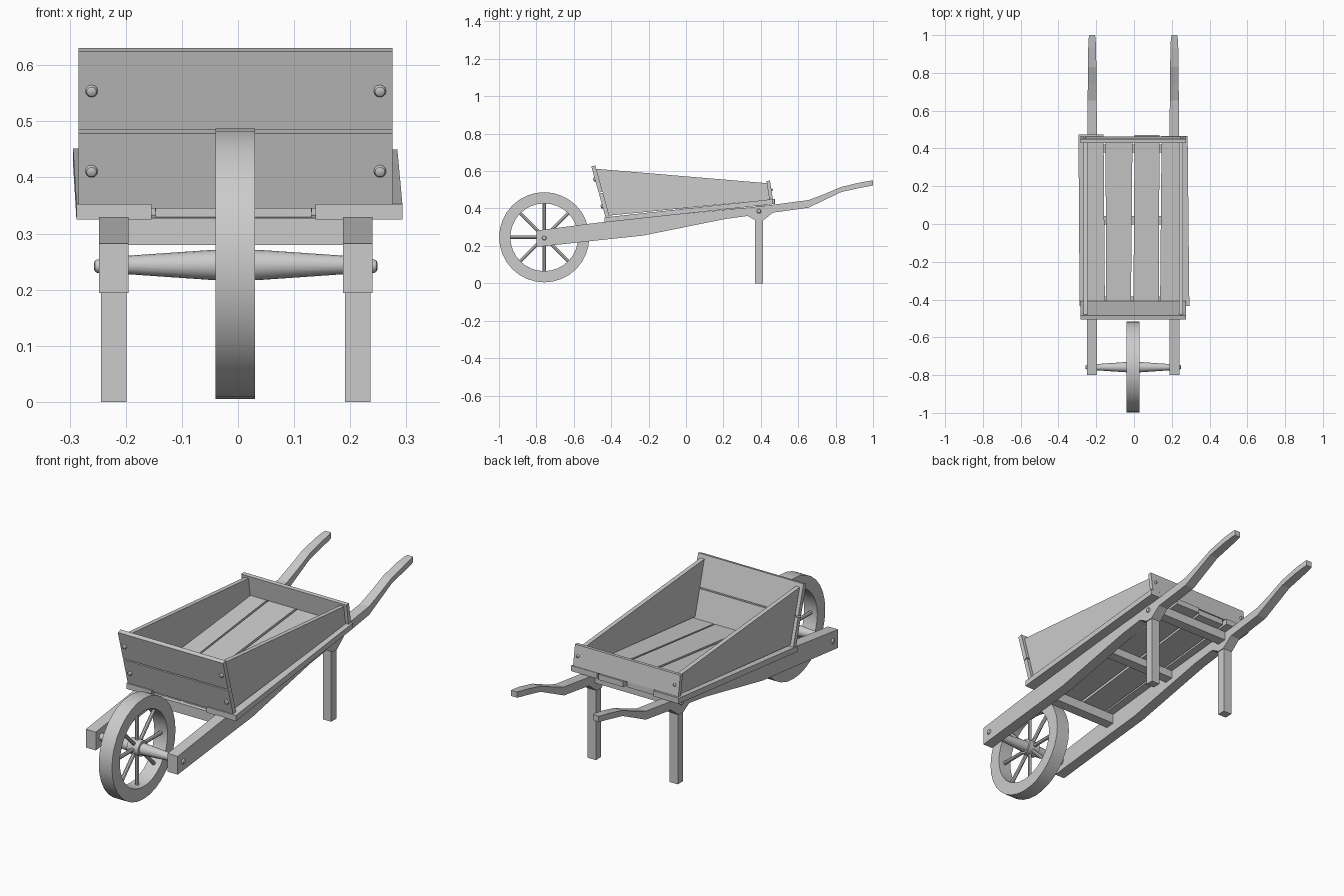
import bpy, bmesh, math
from mathutils import Vector, Matrix

if "Cube" in bpy.data.objects:
    bpy.data.objects.remove(bpy.data.objects["Cube"])

CX = -0.004  # symmetry plane of the frame


def finish(name, bm, smooth=False):
    bmesh.ops.recalc_face_normals(bm, faces=bm.faces[:])
    me = bpy.data.meshes.new(name)
    bm.to_mesh(me)
    bm.free()
    ob = bpy.data.objects.new(name, me)
    bpy.context.collection.objects.link(ob)
    if smooth:
        bpy.ops.object.select_all(action='DESELECT')
        ob.select_set(True)
        bpy.context.view_layer.objects.active = ob
        bpy.ops.object.shade_smooth_by_angle(angle=math.radians(35))
    return ob


def loft(name, sections):
    """Board through rectangular sections (y, x0, x1, z0, z1)."""
    bm = bmesh.new()
    rings = [[bm.verts.new(p) for p in ((x0, y, z0), (x1, y, z0), (x1, y, z1), (x0, y, z1))]
             for y, x0, x1, z0, z1 in sections]
    for a, b in zip(rings, rings[1:]):
        for i in range(4):
            j = (i + 1) % 4
            bm.faces.new((a[i], a[j], b[j], b[i]))
    bm.faces.new(rings[0])
    bm.faces.new(rings[-1])
    return finish(name, bm)


def prism(name, pts, x0, x1):
    """Side profile (y, z) extruded along x."""
    bm = bmesh.new()
    f = bm.faces.new([bm.verts.new((x0, y, z)) for y, z in pts])
    ext = bmesh.ops.extrude_face_region(bm, geom=[f])['geom']
    bmesh.ops.translate(bm, vec=(x1 - x0, 0, 0),
                        verts=[v for v in ext if isinstance(v, bmesh.types.BMVert)])
    return finish(name, bm)


def turned(name, profile, origin, axis, seg=16, closed=False):
    """Profile (radius, distance along axis) revolved about axis."""
    rot = Vector((0, 0, 1)).rotation_difference(Vector(axis)).to_matrix().to_4x4()
    bm = bmesh.new()
    rings = [[bm.verts.new((r * math.cos(2 * math.pi * k / seg), r * math.sin(2 * math.pi * k / seg), d))
              for k in range(seg)] for r, d in profile]
    pairs = list(zip(rings, rings[1:]))
    if closed:
        pairs.append((rings[-1], rings[0]))
    else:
        bm.faces.new(rings[0])
        bm.faces.new(rings[-1])
    for a, b in pairs:
        for k in range(seg):
            j = (k + 1) % seg
            bm.faces.new((a[k], a[j], b[j], b[k]))
    bm.transform(Matrix.Translation(origin) @ rot)
    return finish(name, bm, True)


def bolt(name, origin, axis, r=0.011):
    turned(name, [(r, -0.005), (r, 0.003), (r * 0.8, 0.007), (r * 0.4, 0.009)], origin, axis, 12)


# wheel: rim, hub, spokes
WY, WZ = -0.758, 0.246
turned("wheel_rim", [(0.241, -0.04), (0.241, 0.03), (0.181, 0.03), (0.181, -0.04)],
       (0, WY, WZ), (1, 0, 0), 32, True)
turned("wheel_hub", [(0.037, -0.035), (0.037, 0.025)], (0, WY, WZ), (1, 0, 0), 16)
for k in range(8):
    a = k * math.pi / 4
    turned("wheel_spoke", [(0.009, 0.025), (0.009, 0.19)], (-0.005, WY, WZ),
           (0, math.cos(a), math.sin(a)), 8)

# axle, tapered both ways
turned("axle", [(0.016, -0.20), (0.027, -0.04), (0.027, 0.04), (0.016, 0.20)],
       (CX, WY, WZ - 0.002), (1, 0, 0), 16)

# shaft: y, bottom, top, half width
SHAFT = [(-0.80, 0.194, 0.282, 0.0265), (-0.44, 0.233, 0.328, 0.0265), (-0.23, 0.255, 0.35, 0.0265),
         (0.205, 0.343, 0.393, 0.0265), (0.33, 0.36, 0.405, 0.0265), (0.375, 0.334, 0.41, 0.0265),
         (0.41, 0.334, 0.413, 0.026), (0.465, 0.378, 0.42, 0.025), (0.655, 0.404, 0.445, 0.024),
         (0.74, 0.445, 0.477, 0.023), (0.83, 0.488, 0.515, 0.022), (0.93, 0.51, 0.539, 0.021),
         (0.985, 0.52, 0.548, 0.018), (1.0, 0.523, 0.55, 0.015)]
for s, side in ((-1, "left"), (1, "right")):
    c = CX + s * 0.2175
    loft(side + "_shaft", [(y, c - w, c + w, z0, z1) for y, z0, z1, w in SHAFT])
    # leg
    loft(side + "_leg", [(0.37, c - 0.0225, c + 0.0225, 0, 0.39),
                         (0.411, c - 0.0225, c + 0.0225, 0, 0.39)])
    # bolts on the shaft
    out = c + s * 0.0265
    bolt(side + "_axle_bolt", (out, WY, WZ - 0.004), (s, 0, 0), 0.012)
    bolt(side + "_leg_bolt", (out, 0.39, 0.386), (s, 0, 0), 0.012)
    # side board
    x = CX + s * 0.253
    prism(side + "_side_board", [(-0.41, 0.362), (0.445, 0.447), (0.437, 0.535), (-0.48, 0.612)],
          x - 0.0105, x + 0.0105)


def floor_z(y):
    return 0.353 + (y + 0.43) * 0.1085


# crossbeams under the floor
for name, y, h in (("front", -0.405, 0.048), ("middle", 0.02, 0.04), ("rear", 0.40, 0.045)):
    z = floor_z(y) - 0.026
    loft(name + "_crossbeam", [(y - 0.022, -0.23, 0.22, z - h - 0.002, z - 0.002),
                               (y + 0.022, -0.23, 0.22, z - h + 0.003, z + 0.003)])

# floor planks, slightly crooked: y0, y1, front x pair, back x pair
for y0, y1, (a0, a1), (b0, b1) in (
        (-0.435, 0.475, (-0.288, -0.154), (-0.294, -0.161)),
        (-0.41, 0.46, (-0.147, -0.016), (-0.151, -0.008)),
        (-0.41, 0.472, (-0.003, 0.131), (0.003, 0.135)),
        (-0.435, 0.465, (0.138, 0.293), (0.146, 0.284))):
    z0, z1 = floor_z(y0), floor_z(y1)
    loft("floor_plank", [(y0, a0, a1, z0 - 0.027, z0), (y1, b0, b1, z1 - 0.027, z1)])

# sloped front boards with bolts
u = Vector((0, -0.07, 0.25)).normalized()   # up along the board
n = Vector((0, -u.z, u.y))                  # outward
base = Vector((0, -0.41, 0.362))
for name, d0, d1, t in (("lower", -0.012, 0.127, 0.022), ("upper", 0.133, 0.279, 0.022)):
    pts = [base + u * d0, base + u * d1, base + u * d1 + n * t, base + u * d0 + n * t]
    prism(name + "_front_board", [(p.y, p.z) for p in pts], CX - 0.28, CX + 0.279)
    for s in (-1, 1):
        p = base + u * ((d0 + d1) / 2) + n * t
        bolt(name + "_front_bolt", (CX + s * 0.257, p.y, p.z), n)

# back board with bolts
prism("back_board", [(0.445, 0.449), (0.464, 0.451), (0.449, 0.549), (0.43, 0.547)],
      CX - 0.28, CX + 0.279)
for s in (-1, 1):
    bolt("back_bolt", (CX + s * 0.257, 0.4565, 0.5), (0, 0.99, 0.15), 0.007)
